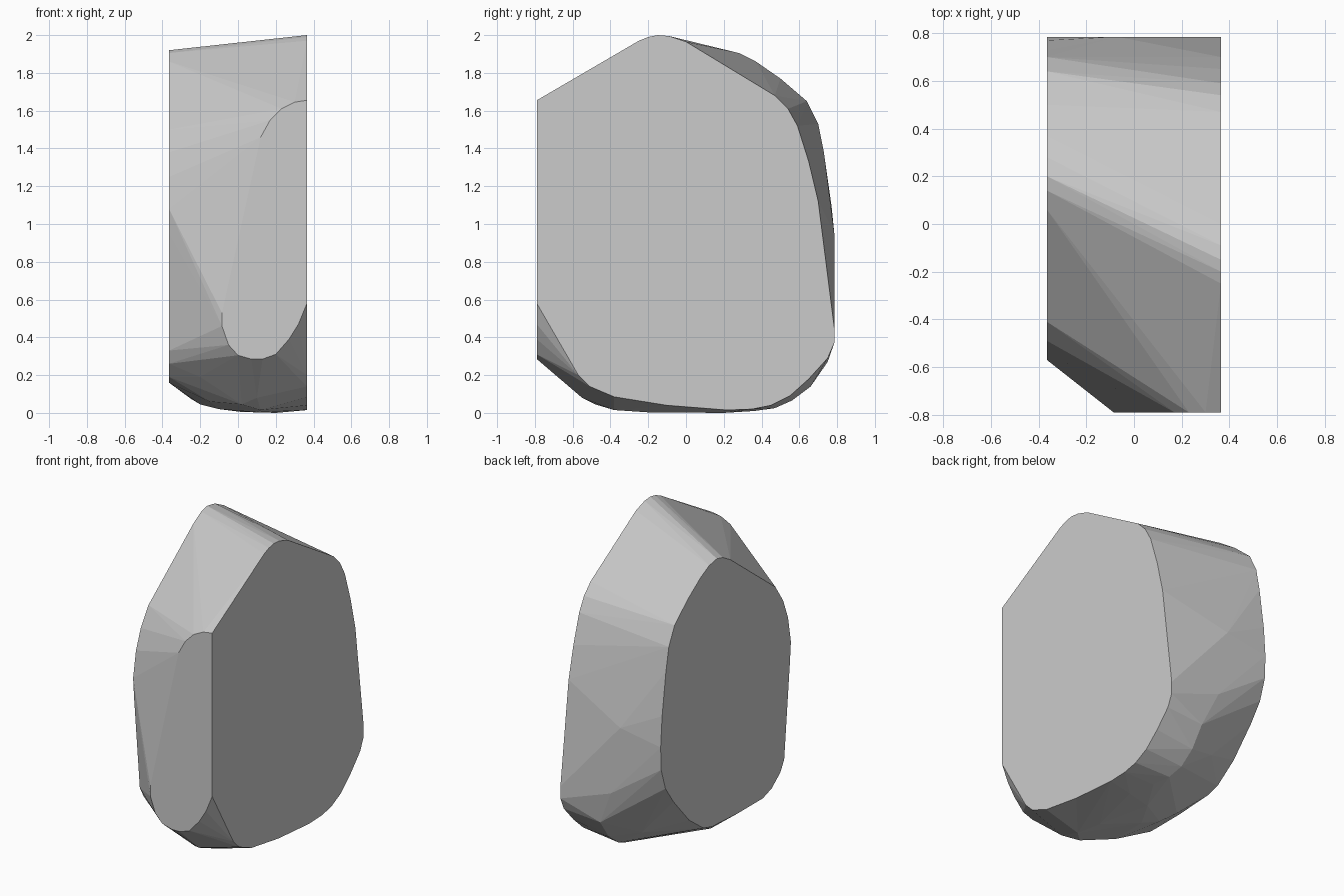
import bpy
import bmesh

cube = bpy.data.objects.get("Cube")
if cube:
    bpy.data.objects.remove(cube, do_unlink=True)

HALF_WIDTH = .365
FRONT = -.79


def make_material(name, colour):
    material = bpy.data.materials.new(name)
    material.use_nodes = True
    material.diffuse_color = colour
    shader = material.node_tree.nodes["Principled BSDF"]
    shader.inputs["Base Color"].default_value = colour
    return material


def side_outline(x, points):
    """Place a (y, z) outline on a flat side of the block."""
    return [(x, y, z) for y, z in points]


def front_outline(y, points):
    """Place an (x, z) outline on the flat front of the block."""
    return [(x, y, z) for x, z in points]


def hull_object(name, points, material):
    """Wrap a tight convex skin around the outlines."""
    bm = bmesh.new()
    for point in points:
        bm.verts.new(point)
    result = bmesh.ops.convex_hull(bm, input=bm.verts)
    loose = [item for item in result["geom_interior"] + result["geom_unused"]
             if isinstance(item, bmesh.types.BMVert)]
    bmesh.ops.delete(bm, geom=list(set(loose)), context="VERTS")
    # Merge the triangles of each flat side into one face
    bmesh.ops.dissolve_limit(bm, angle_limit=.01, verts=bm.verts, edges=bm.edges)
    bmesh.ops.recalc_face_normals(bm, faces=bm.faces)
    mesh = bpy.data.meshes.new(name)
    bm.to_mesh(mesh)
    bm.free()
    mesh.materials.append(material)
    block = bpy.data.objects.new(name, mesh)
    bpy.context.collection.objects.link(block)
    return block


# Large flat side, from the upper front corner round over the back
large_side = side_outline(HALF_WIDTH, [
    (FRONT, 1.655), (-.25, 1.97), (-.2, 1.99), (-.15, 2), (-.09, 1.995), (0, 1.965),
    (.47, 1.68), (.54, 1.61), (.59, 1.52), (.65, 1.33), (.7, 1.12),
    (.785, .45), (.785, .37), (.75, .29), (.65, .18), (.55, .09), (.45, .04),
    (.35, .02), (.22, .015), (-.1, .04), (-.38, .085), (-.51, .14),
    (-.57, .2), (FRONT, .58)])

# Smaller flat side, same direction round
small_side = side_outline(-HALF_WIDTH, [
    (-.41, 1.5), (.06, 1.86), (.14, 1.905), (.2, 1.92), (.28, 1.905), (.37, 1.86),
    (.5, 1.77), (.64, 1.65), (.7, 1.53), (.73, 1.38), (.77, 1.1), (.785, .9),
    (.78, .75), (.735, .61), (.65, .49), (.49, .31), (.34, .2), (.25, .175),
    (-.03, .16), (-.28, .16), (-.37, .19), (-.46, .26), (-.5, .33),
    (-.56, .95), (-.57, 1.08), (-.54, 1.25), (-.49, 1.38)])

# Flat front with its rounded ends
front_face = front_outline(FRONT, [
    (.3, 1.645), (.23, 1.61), (.17, 1.55), (.12, 1.46), (.08, 1.25),
    (-.085, .53), (-.085, .46), (-.05, .36), (0, .305), (.07, .285),
    (.13, .285), (.2, .31), (.27, .39), (.32, .47)])

# Rounded underside and lower back
underside = [
    (.1, -.55, .08), (.02, -.48, .045), (.12, -.38, .015), (.1, -.2, .003),
    (.2, .2, 0), (.02, .15, .005), (-.1, -.05, .02), (-.2, 0, .045),
    (-.25, .1, .075), (-.15, -.35, .06), (-.2, -.5, .19)]
lower_back = [
    (.15, .36, .01), (.12, .47, .025), (.1, .56, .065), (.1, .66, .14), (.1, .75, .27),
    (-.1, .6, .2), (-.05, .72, .36), (0, .785, .5), (-.07, .785, .95)]

stone = make_material("stone grey", (.6, .6, .6, 1))
hull_object("faceted_stone",
            large_side + small_side + front_face + underside + lower_back, stone)
